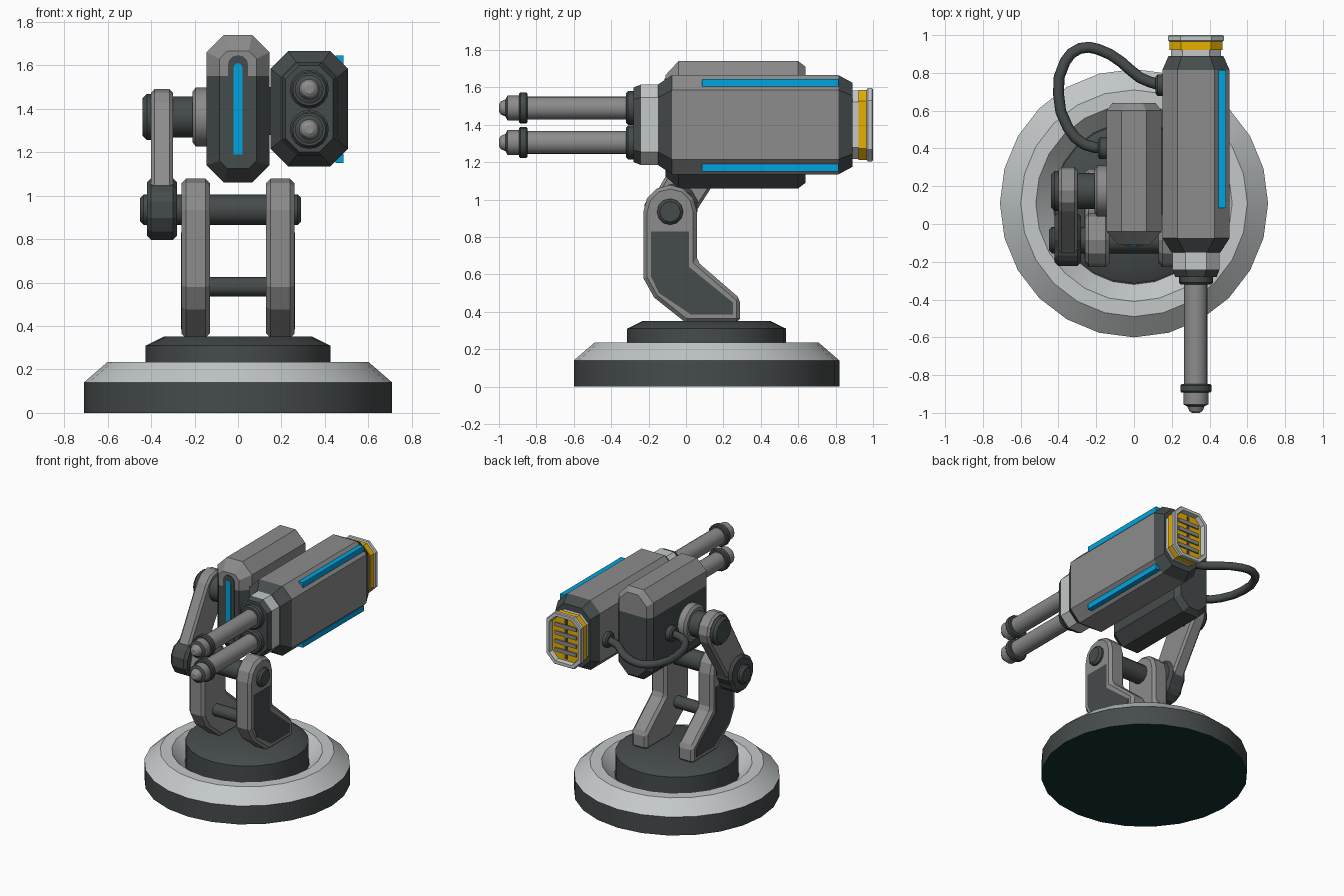
import bpy, bmesh, math

if "Cube" in bpy.data.objects:
    bpy.data.objects.remove(bpy.data.objects["Cube"])

COLS = {"mid_grey": (0.262, 0.262, 0.265), "dark_grey": (0.06, 0.07, 0.07),
        "light_grey": (0.55, 0.58, 0.58), "blue": (0.0, 0.37, 0.73),
        "yellow": (0.85, 0.45, 0.0), "black_teal": (0.006, 0.033, 0.033)}
MATS = []
for n, c in COLS.items():
    m = bpy.data.materials.new(n)
    m.diffuse_color = (*c, 1)
    m.use_nodes = True
    m.node_tree.nodes["Principled BSDF"].inputs["Base Color"].default_value = m.diffuse_color
    MATS.append(m)
MID, DARK, LIGHT, BLUE, YEL, BLACK = range(6)


def finish(name, bm, bevel=0, smooth=False):
    bmesh.ops.recalc_face_normals(bm, faces=bm.faces[:])
    me = bpy.data.meshes.new(name)
    bm.to_mesh(me)
    bm.free()
    for m in MATS:
        me.materials.append(m)
    ob = bpy.data.objects.new(name, me)
    bpy.context.collection.objects.link(ob)
    if bevel:
        b = ob.modifiers.new("bevel", "BEVEL")
        b.width, b.segments = bevel, 1
        b.limit_method, b.angle_limit = "ANGLE", math.radians(40)
    if smooth:
        bpy.context.view_layer.objects.active = ob
        ob.select_set(True)
        bpy.ops.object.shade_smooth_by_angle(angle=math.radians(32))
        ob.select_set(False)
    return ob


def loft(name, rings, mats, bevel=0, smooth=False, split=None):
    """Skin a list of point rings; mats = start cap, each band, end cap (or one index)."""
    if isinstance(mats, int):
        mats = [mats] * (len(rings) + 1)
    bm = bmesh.new()
    vs = [[bm.verts.new(p) for p in r] for r in rings]
    n = len(vs[0])
    bm.faces.new(vs[0]).material_index = mats[0]
    bm.faces.new(vs[-1]).material_index = mats[-1]
    for k in range(len(vs) - 1):
        for i in range(n):
            j = (i + 1) % n
            f = bm.faces.new((vs[k][i], vs[k][j], vs[k + 1][j], vs[k + 1][i]))
            f.material_index = mats[k + 1]
    if split:  # dark below the given height
        bmesh.ops.bisect_plane(bm, geom=bm.verts[:] + bm.edges[:] + bm.faces[:],
                               plane_co=(0, 0, split), plane_no=(0, 0, 1))
        for f in bm.faces:
            if f.calc_center_median().z < split:
                f.material_index = DARK
    return finish(name, bm, bevel, smooth)


def lathe(name, axis, c, prof, mats, n=16):
    """Turned part: prof = (position along axis, radius); c = other two coordinates."""
    rings = []
    for t, r in prof:
        ring = []
        for i in range(n):
            a = 2 * math.pi * i / n
            u, v = c[0] + r * math.cos(a), c[1] + r * math.sin(a)
            ring.append({"x": (t, u, v), "y": (u, t, v), "z": (u, v, t)}[axis])
        rings.append(ring)
    return loft(name, rings, mats, smooth=True)


def octo(y, cx, cz, w, h, c):
    """Chamfered rectangle in the xz plane, w and h half sizes."""
    q = [(w, h - c), (w - c, h), (c - w, h), (-w, h - c),
         (-w, c - h), (c - w, -h), (w - c, -h), (w, c - h)]
    return [(cx + x, y, cz + z) for x, z in q]


def slab(name, pts, x0, x1, mat, bevel=0):
    """Side profile (y, z) extruded along x."""
    return loft(name, [[(x, y, z) for y, z in pts] for x in (x0, x1)], mat, bevel)


def box(name, x, y, z, mat):
    return slab(name, [(y[0], z[0]), (y[1], z[0]), (y[1], z[1]), (y[0], z[1])], x[0], x[1], mat)


def arc(c, r, a0, a1, n):
    return [(c[0] + r * math.cos(math.radians(a0 + (a1 - a0) * i / n)),
             c[1] + r * math.sin(math.radians(a0 + (a1 - a0) * i / n))) for i in range(n + 1)]


def capsule(c1, r1, c2, r2, n=6):
    a = math.degrees(math.atan2(c2[1] - c1[1], c2[0] - c1[0]))
    return arc(c2, r2, a - 90, a + 90, n) + arc(c1, r1, a + 90, a + 270, n)


# Base with recessed ring and pedestal
lathe("base", "z", (0, 0.11), [(0, .71), (.14, .71), (.235, .60), (.235, .52), (.14, .43)],
      [BLACK, DARK, LIGHT, LIGHT, LIGHT, DARK], 24)
lathe("pedestal", "z", (0, 0.11), [(.10, .425), (.31, .425), (.352, .34)], DARK, 24)

# Pair of bent brackets with dark side panels
LOW, UP = (-.085, .935), (.175, 1.362)
bracket = arc(LOW, .143, 0, 180, 6) + [(-.228, .58), (-.17, .476), (-.005, .345),
                                       (.29, .345), (.29, .47), (.058, .67)]
panel = [(.016, .83), (-.187, .83), (-.187, .59), (-.145, .50), (.027, .385),
         (.25, .385), (.25, .45), (.016, .64)]
for s, side in ((-1, "left"), (1, "right")):
    slab(side + "_bracket", bracket, s * .13, s * .26, MID, .02)
    slab(side + "_bracket_panel", panel, s * .255, s * .262, DARK)

# Cross pins
lathe("hinge_pin", "x", LOW, [(-.45, .055), (-.435, .07), (.275, .07), (.29, .055)], DARK, 12)
lathe("brace_rod", "x", (-.08, .58), [(-.14, .045), (.14, .045)], DARK, 12)

# Crank arm on the left
slab("crank_arm", capsule(LOW, .115, UP, .128), -.40, -.30, MID, .015)
mid = (LOW[0] + .03, LOW[1] + .03)
slab("crank_sleeve", capsule(LOW, .143, mid, .12, 6), -.42, -.28, DARK, .02)
lathe("shoulder_cap", "x", UP, [(-.44, .085), (-.42, .105), (-.39, .105)], DARK)
lathe("shoulder_shaft", "x", UP, [(-.31, .095), (-.19, .095)], DARK)
lathe("shoulder_flange", "x", UP, [(-.21, .115), (-.195, .135), (-.13, .135)], MID)

# Central body: grey upper, dark lower, glowing strip in a dark arch on the front
loft("central_body", [octo(-.11, 0, 1.395, .085, .27, .035), octo(-.04, 0, 1.40, .145, .34, .08),
                      octo(.60, 0, 1.40, .145, .34, .08), octo(.64, 0, 1.40, .115, .31, .07)],
     MID, split=1.55)


def arch(name, w, z0, zc, y0, y1, mat):
    pts = [(w, z0)] + arc((0, zc), w, 0, 180, 6) + [(-w, z0)]
    loft(name, [[(x, y, z) for x, z in pts] for y in (y0, y1)], mat)


arch("strip_surround", .047, 1.16, 1.60, -.114, -.10, DARK)
arch("front_strip", .02, 1.19, 1.59, -.118, -.11, BLUE)
box("body_link", (.10, .20), (.05, .50), (1.28, 1.50), DARK)

# Gun housing
GX, GZ = .328, 1.40
loft("gun_housing", [octo(-.15, GX, GZ, .13, .215, .07), octo(-.075, GX, GZ, .178, .265, .08),
                     octo(.815, GX, GZ, .178, .265, .08), octo(.89, GX, GZ, .145, .225, .07)],
     [DARK, DARK, MID, DARK, DARK])
loft("gun_collar", [octo(-.28, GX, GZ, .11, .20, .065), octo(-.24, GX, GZ, .125, .215, .07),
                    octo(-.13, GX, GZ, .125, .215, .07)], [DARK, DARK, LIGHT, LIGHT])
for z, n in ((1.625, "upper"), (1.171, "lower")):
    box(n + "_side_strip", (.448, .486), (.085, .815), (z - .02, z + .02), BLUE)

# Twin barrels
for z, n in ((1.49, "upper"), (1.305, "lower")):
    c = (GX, z)
    lathe(n + "_barrel", "y", c, [(-.87, .062), (-.27, .062)], MID)
    lathe(n + "_barrel_base", "y", c, [(-.32, .08), (-.31, .09), (-.26, .09)], DARK)
    lathe(n + "_barrel_ring", "y", c, [(-.893, .076), (-.885, .083), (-.855, .083), (-.847, .076)], DARK)
    lathe(n + "_muzzle", "y", c, [(-1.0, .02), (-.99, .035), (-.965, .046), (-.955, .066), (-.88, .066)],
          [MID, MID, MID, DARK, MID, MID])

# Rear exhaust: neck, yellow band, hollow frame and slats
loft("rear_neck", [octo(y, GX, GZ, .132, .182, .06) for y in (.87, .93)], LIGHT)
loft("rear_band", [octo(y, GX, GZ, .140, .187, .06) for y in (.922, .968)], YEL)
loft("rear_frame", [octo(.966, GX, GZ, .140, .187, .06), octo(.972, GX, GZ, .148, .196, .065),
                    octo(.994, GX, GZ, .148, .196, .065), octo(1.0, GX, GZ, .143, .191, .063),
                    octo(1.0, GX, GZ, .121, .169, .053), octo(.957, GX, GZ, .113, .161, .05)],
     [LIGHT, LIGHT, LIGHT, LIGHT, LIGHT, LIGHT, DARK])
for i in range(4):
    z = GZ - .096 + .064 * i
    box("rear_slat_%d" % (i + 1), (GX - .09, GX + .09), (.955, .978), (z - .014, z + .014), MID)
box("rear_divider", (GX - .01, GX + .01), (.955, .973), (GZ - .15, GZ + .15), DARK)

# Cable from the body to the gun, with sockets
HZ = 1.36
lathe("body_socket", "x", (.40, HZ), [(-.19, .045), (-.18, .057), (-.13, .057)], DARK, 12)
lathe("gun_socket", "x", (.735, HZ), [(.115, .045), (.125, .057), (.17, .057)], DARK, 12)
path = [(-.16, .40), (-.26, .42), (-.35, .51), (-.40, .69), (-.365, .86), (-.285, .93),
        (-.19, .925), (-.07, .86), (.03, .775), (.14, .735)]
cu = bpy.data.curves.new("cable", "CURVE")
cu.dimensions = "3D"
sp = cu.splines.new("BEZIER")
sp.bezier_points.add(len(path) - 1)
for p, (x, y) in zip(sp.bezier_points, path):
    p.co = (x, y, HZ)
    p.handle_left_type = p.handle_right_type = "AUTO"
cu.resolution_u, cu.bevel_depth, cu.bevel_resolution = 2, .029, 2
cu.use_fill_caps = True
cu.materials.append(MATS[DARK])
cable = bpy.data.objects.new("cable", cu)
bpy.context.collection.objects.link(cable)
bpy.context.view_layer.objects.active = cable
cable.select_set(True)
bpy.ops.object.convert(target="MESH")
